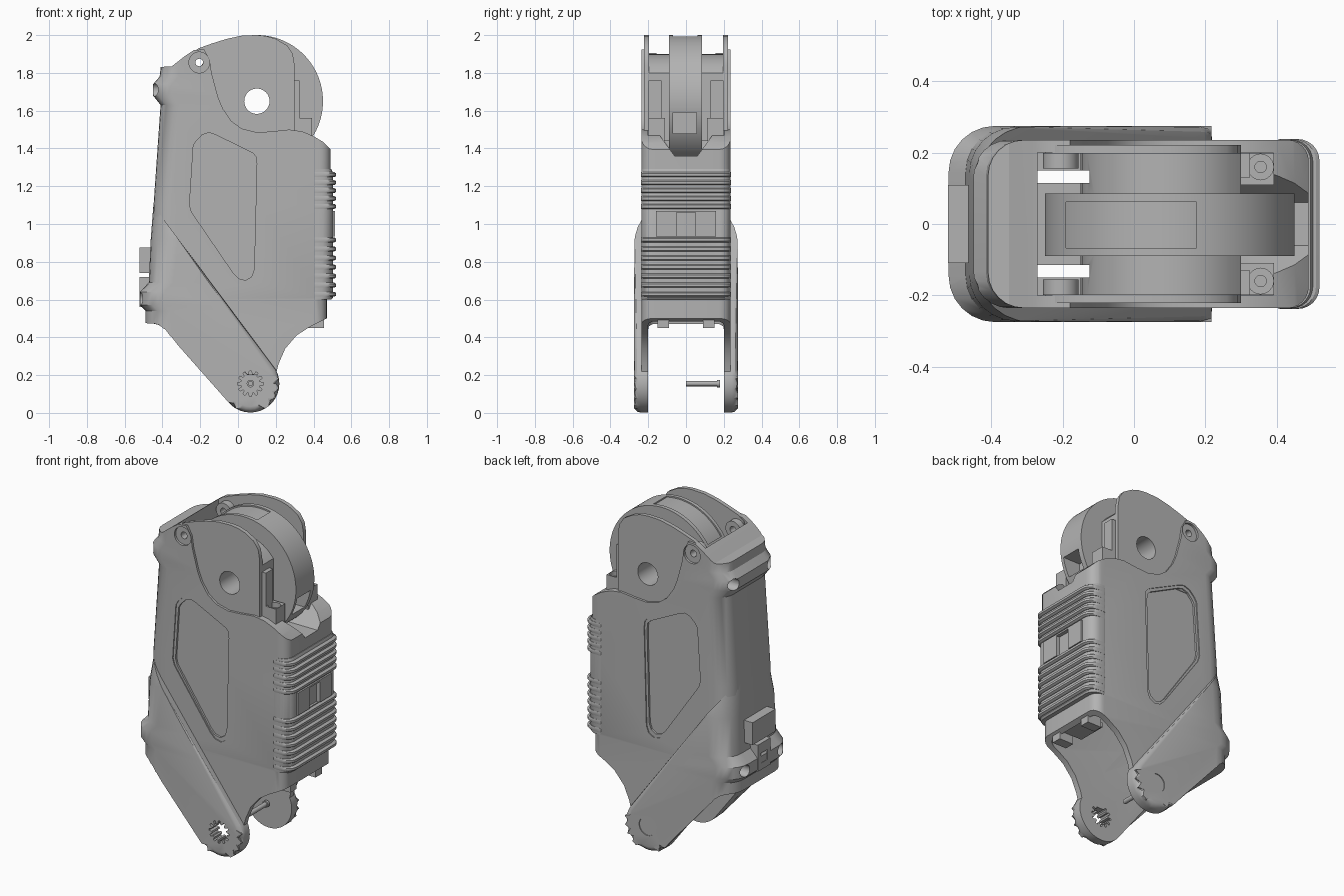
import bpy, bmesh
from math import sin, cos, pi, radians
from mathutils import Matrix

if "Cube" in bpy.data.objects:
    bpy.data.objects.remove(bpy.data.objects["Cube"])

GREY = (0.45, 0.45, 0.45, 1)
mat = bpy.data.materials.new("plain grey")
mat.use_nodes = True
mat.diffuse_color = GREY
mat.node_tree.nodes["Principled BSDF"].inputs["Base Color"].default_value = GREY


def finish(bm, name):
    bmesh.ops.recalc_face_normals(bm, faces=bm.faces)
    me = bpy.data.meshes.new(name)
    bm.to_mesh(me)
    bm.free()
    me.materials.append(mat)
    ob = bpy.data.objects.new(name, me)
    bpy.context.collection.objects.link(ob)
    return ob


def prism(name, pts, y0, y1, bevel=0):
    """Side outline (x, z) extruded along y, optionally rounding the rims."""
    bm = bmesh.new()
    rings = [[bm.verts.new((x, y, z)) for x, z in pts] for y in (y0, y1)]
    caps = [bm.faces.new(r) for r in rings]
    n = len(pts)
    for i in range(n):
        j = (i + 1) % n
        bm.faces.new((rings[0][i], rings[0][j], rings[1][j], rings[1][i]))
    if bevel:
        rim = [e for f in caps for e in f.edges]
        bmesh.ops.bevel(bm, geom=rim, offset=bevel, segments=3, profile=0.5, affect='EDGES')
    return finish(bm, name)


def loft(name, sections):
    """Stack of rounded rectangles: (z, x0, x1, half width, left radius, right radius)."""
    bm = bmesh.new()
    rings = []
    for z, x0, x1, hw, rl, rr in sections:
        ring = []
        for cx, cy, r, start in ((x1 - rr, hw - rr, rr, 0), (x0 + rl, hw - rl, rl, 90),
                                 (x0 + rl, rl - hw, rl, 180), (x1 - rr, rr - hw, rr, 270)):
            for k in range(7):
                a = radians(start + 15 * k)
                ring.append(bm.verts.new((cx + r * cos(a), cy + r * sin(a), z)))
        rings.append(ring)
    for a, b in zip(rings, rings[1:]):
        for i in range(len(a)):
            j = (i + 1) % len(a)
            bm.faces.new((a[i], a[j], b[j], b[i]))
    bm.faces.new(rings[0])
    bm.faces.new(rings[-1])
    return finish(bm, name)


def box(name, x0, x1, y0, y1, z0, z1):
    return prism(name, [(x0, z0), (x1, z0), (x1, z1), (x0, z1)], y0, y1)


def circle(cx, cz, r, n=48):
    return [(cx + r * cos(2 * pi * i / n), cz + r * sin(2 * pi * i / n)) for i in range(n)]


def disc(name, cx, cz, r, y0, y1, bevel=0, n=48):
    return prism(name, circle(cx, cz, r, n), y0, y1, bevel)


def upright(name, x, y, r, z0, z1):
    bm = bmesh.new()
    bmesh.ops.create_cone(bm, cap_ends=True, segments=24, radius1=r, radius2=r, depth=z1 - z0,
                          matrix=Matrix.Translation((x, y, (z0 + z1) / 2)))
    return finish(bm, name)


def combine(ob, tool, op='DIFFERENCE'):
    m = ob.modifiers.new("cut", 'BOOLEAN')
    m.operation, m.solver, m.object = op, 'EXACT', tool
    bpy.context.view_layer.objects.active = ob
    bpy.ops.object.modifier_apply(modifier=m.name)
    bpy.data.objects.remove(tool)


def cavity():
    return loft("cavity", [(-0.1, -0.44, 0.44, 0.2, 0.08, 0.04), (0.7, -0.43, 0.44, 0.2, 0.08, 0.04),
                           (1.3, -0.39, 0.45, 0.2, 0.08, 0.04)])


def slots(ob):
    for s in (-1, 1):
        y = sorted((s * 0.115, s * 0.15))
        combine(ob, box("slot", -0.27, -0.125, *y, 1.2, 2.1))


AXLE = (0.1, 1.65)
BOLT = (-0.205, 1.855)
PIVOT = (0.066, 0.155)

# Main shell
shell = loft("main_shell", [(z, x0, x1, 0.236, 0.1, 0.06) for z, x0, x1 in (
    (0.1, -0.46, 0.47), (0.6, -0.46, 0.47), (0.61, -0.46, 0.49), (1.1, -0.447, 0.49),
    (1.63, -0.41, 0.49), (1.68, -0.45, 0.49), (1.74, -0.45, 0.49), (1.78, -0.415, 0.49),
    (2.0, -0.39, 0.49))])
outline = [(-0.6, 0.6), (-0.4, 0.6), (0.05, 0.2), (0.2, 0.2), (0.215, 0.26), (0.25, 0.34), (0.31, 0.41),
           (0.38, 0.455), (0.47, 0.5), (0.6, 0.5), (0.6, 1.36), (0.49, 1.395), (0.45, 1.435),
           (0.4, 1.465), (0.34, 1.49), (0.27, 1.5), (0.18, 1.49), (0.1, 1.485), (0.02, 1.505),
           (-0.035, 1.545), (-0.08, 1.61), (-0.105, 1.67), (-0.14, 1.8), (-0.15, 1.87),
           (-0.18, 1.925), (-0.235, 1.92), (-0.28, 1.89), (-0.35, 1.835), (-0.6, 1.82)]
combine(shell, prism("outline", outline, -0.4, 0.4), 'INTERSECT')
combine(shell, cavity())
combine(shell, box("opening", -0.27, 0.39, -0.2, 0.2, 1.45, 2.1))
combine(shell, loft("saddle", [(1.36, 0.28, 0.6, 0.06, 0.01, 0.01), (1.47, 0.28, 0.6, 0.14, 0.01, 0.01)]))
slots(shell)

# Recessed side panels with rounded corners
panel = [(-0.25, 1.43), (-0.235, 1.455), (-0.2, 1.49), (-0.16, 1.503), (-0.12, 1.49), (0.09, 1.39),
         (0.11, 1.37), (0.115, 1.33), (0.1, 0.74), (0.085, 0.7), (0.05, 0.68), (0.01, 0.69),
         (-0.02, 0.72), (-0.26, 1.06), (-0.272, 1.1)]
cx, cz = -0.08, 1.12
inner = [(cx + (x - cx) * 0.92, cz + (z - cz) * 0.95) for x, z in panel]
for s in (-1, 1):
    combine(shell, prism("panel_rim", panel, *sorted((s * 0.23, s * 0.3))))
    combine(shell, prism("panel_floor", inner, *sorted((s * 0.218, s * 0.3))))
    combine(shell, disc("countersink", *BOLT, 0.055, *sorted((s * 0.222, s * 0.3))))
combine(shell, disc("bolt_hole", *BOLT, 0.02, -0.4, 0.4))

# Lower wrap with the two pivot arms
wrap = loft("lower_wrap", [(z, x0, 0.3, hw, 0.13, 0.01) for z, x0, hw in (
    (-0.02, -0.49, 0.275), (0.54, -0.49, 0.275), (0.57, -0.52, 0.275), (0.64, -0.52, 0.275),
    (0.69, -0.472, 0.275), (0.92, -0.462, 0.272), (1.1, -0.448, 0.24), (1.2, -0.44, 0.236))])
tip = [(PIVOT[0] + 0.153 * cos(radians(a)), PIVOT[1] + 0.153 * sin(radians(a))) for a in range(-140, 31, 10)]
arm = [(-0.7, 0.48), (-0.49, 0.475), (-0.41, 0.47), (-0.37, 0.455), (-0.33, 0.425)] + tip + [(-0.45, 1.1), (-0.7, 1.43)]
combine(wrap, prism("arm_outline", arm, -0.276, 0.276, 0.035), 'INTERSECT')
combine(wrap, cavity())
gear = [(PIVOT[0] + r * cos(2 * pi * (i + o) / 12), PIVOT[1] + r * sin(2 * pi * (i + o) / 12))
        for i in range(12) for r, o in ((0.05, -0.3), (0.068, -0.17), (0.068, 0.17), (0.05, 0.3))]
combine(wrap, prism("spline_hole", gear, -0.4, -0.15))
combine(wrap, disc("pivot_cap_recess", *PIVOT, 0.055, 0.27, 0.4))

# Screw pockets in the four corner bosses
for s in (-1, 1):
    for ob, x, z in ((shell, -0.45, 1.71), (wrap, -0.52, 0.605)):
        bm = bmesh.new()
        bmesh.ops.create_cone(bm, cap_ends=True, segments=24, radius1=0.035, radius2=0.035, depth=0.1,
                              matrix=Matrix.Translation((x + 0.04, s * 0.17, z)) @ Matrix.Rotation(pi / 2, 4, 'Y'))
        combine(ob, finish(bm, "screw_pocket"))

# Cooling fins and the central block between them
fins = [0.615 + 0.048 * i for i in range(7)] + [1.08 + 0.042 * i for i in range(5)]
for i, z in enumerate(fins):
    loft(f"fin_{i + 1}", [(z, 0.4, 0.51, 0.237, 0.01, 0.06), (z + 0.006, 0.4, 0.52, 0.238, 0.01, 0.06),
                          (z + 0.02, 0.4, 0.52, 0.238, 0.01, 0.06), (z + 0.026, 0.4, 0.51, 0.237, 0.01, 0.06)])
block = loft("fin_block", [(0.6, 0.4, 0.495, 0.236, 0.01, 0.06), (0.61, 0.4, 0.503, 0.2365, 0.01, 0.06),
                           (1.27, 0.4, 0.503, 0.2365, 0.01, 0.06), (1.29, 0.4, 0.495, 0.236, 0.01, 0.06)])
plate = box("centre_plate", 0.45, 0.513, -0.16, 0.16, 0.935, 1.07)
for ob in (block, plate):
    combine(ob, box("pocket", 0.46, 0.6, -0.05, 0.05, 0.935, 1.06))

# Upper covers, housings, posts, bolts
cover = [(-0.25, 1.47), (0.3, 1.47), (0.3, 1.84), (0.29, 1.9), (0.26, 1.945), (0.2, 1.98), (0.15, 1.995), (0.1, 2.0),
         (0.02, 1.997), (-0.06, 1.98), (-0.14, 1.955), (-0.21, 1.93), (-0.25, 1.9)]
housing = [(0.3, 1.44)] + [(AXLE[0] + 0.25 * cos(radians(a)), AXLE[1] + 0.25 * sin(radians(a)))
                           for a in range(37, 181, 11)] + [(-0.15, 1.44)]
for s, side in ((-1, "front"), (1, "back")):
    def span(a, b):
        return sorted((s * a, s * b))
    c = prism(side + "_cover", cover, *span(0.197, 0.222))
    combine(c, disc("axle_hole", *AXLE, 0.067, -0.4, 0.4))
    combine(c, disc("bolt_hole", *BOLT, 0.02, -0.4, 0.4))
    h = prism(side + "_housing", housing, *span(0.08, 0.2))
    combine(h, disc("axle_hole", *AXLE, 0.067, -0.4, 0.4))
    slots(h)
    b = disc(side + "_bolt_boss", *BOLT, 0.05, *span(0.155, 0.199), 0.008)
    combine(b, disc("bolt_hole", *BOLT, 0.02, -0.4, 0.4))
    p = box(side + "_post", 0.29, 0.392, *span(0.11, 0.199), 1.44, 1.56)
    combine(p, upright("post_recess", 0.355, s * 0.16, 0.036, 1.53, 1.7))
    combine(p, upright("post_hole", 0.355, s * 0.16, 0.016, 1.47, 1.7))
    box(side + "_web", 0.29, 0.325, *span(0.13, 0.199), 1.5, 1.76)

# Central drum with its top panel and front window
drum = disc("drum", *AXLE, 0.35, -0.09, 0.086, 0.012, 96)
combine(drum, disc("axle_hole", *AXLE, 0.067, -0.4, 0.4))
top_cut = box("top_panel", -0.19, 0.175, -0.068, 0.062, 1.75, 2.1)
combine(top_cut, disc("core", *AXLE, 0.342, -0.2, 0.2, 0, 96))
combine(drum, top_cut)
combine(drum, box("window", 0.33, 0.6, -0.07, 0.055, 1.48, 1.59))

# Rear connector, bottom bracket and pivot pin
box("rear_tab", -0.522, -0.44, -0.11, 0.11, 0.74, 0.875)
conn = box("connector", -0.522, -0.45, -0.06, 0.06, 0.56, 0.72)
combine(conn, box("connector_socket", -0.6, -0.505, -0.03, 0.03, 0.6, 0.66))
box("bottom_bracket", 0.3, 0.46, -0.09, 0.09, 0.5, 0.53)
for s, side in ((-1, "front"), (1, "back")):
    box(side + "_hinge_block", 0.36, 0.455, *sorted((s * 0.09, s * 0.15)), 0.45, 0.53)
disc("pivot_pin", *PIVOT, 0.014, 0.0, 0.18, 0, 20)
disc("pivot_pin_head", *PIVOT, 0.02, 0.165, 0.18, 0, 20)

# Smooth shading with sharp edges kept
bpy.ops.object.select_all(action='DESELECT')
for ob in bpy.context.collection.objects:
    if ob.type == 'MESH':
        ob.select_set(True)
        bpy.context.view_layer.objects.active = ob
bpy.ops.object.shade_smooth_by_angle(angle=radians(30))
